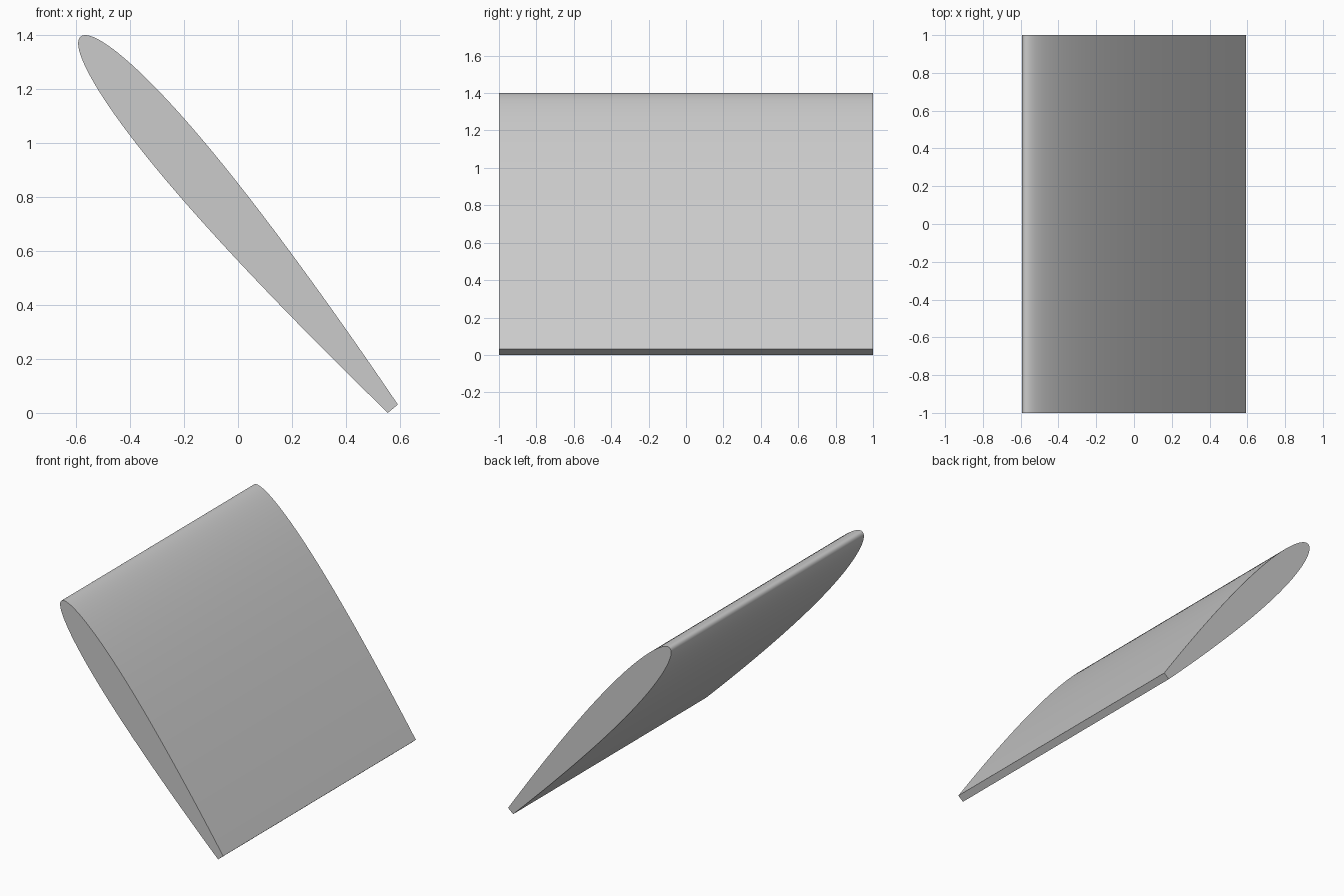
import bpy
import bmesh
import math
from mathutils import Vector

cube = bpy.data.objects.get("Cube")
if cube:
    bpy.data.objects.remove(cube, do_unlink=True)

CHORD = 2.0              # full chord before the tail is cut off
CUT = 0.9                # fraction of the chord kept
THICKNESS = 0.10         # maximum thickness / chord
PITCH = math.radians(50)
SPAN = 2.0
STEPS = 40


def half_thickness(s):
    """Symmetric airfoil half thickness at chord fraction s."""
    return 5 * THICKNESS * CHORD * (
        0.2969 * math.sqrt(s) - 0.126 * s - 0.3516 * s**2
        + 0.2843 * s**3 - 0.1015 * s**4)


# Plain grey material
grey = bpy.data.materials.new("plain grey")
grey.use_nodes = True
colour = (0.6, 0.6, 0.6, 1)
grey.diffuse_color = colour
grey.node_tree.nodes["Principled BSDF"].inputs["Base Color"].default_value = colour

# Airfoil outline: upper tail to nose, then nose to lower tail
along = Vector((math.cos(PITCH), 0, -math.sin(PITCH)))
normal = Vector((math.sin(PITCH), 0, math.cos(PITCH)))
outline = []
for i in range(-STEPS, STEPS + 1):
    s = CUT * (1 - math.cos(math.pi / 2 * i / STEPS))
    side = -1 if i > 0 else 1
    outline.append(along * s * CHORD + normal * side * half_thickness(s))

# Centre the outline and stand it on the ground
xs = [p.x for p in outline]
shift = Vector(((min(xs) + max(xs)) / 2, SPAN / 2, min(p.z for p in outline)))

# Extrude the outline across the span
bm = bmesh.new()
end = bm.faces.new([bm.verts.new(p - shift) for p in outline])
result = bmesh.ops.extrude_face_region(bm, geom=[end], use_keep_orig=True)
moved = [v for v in result["geom"] if isinstance(v, bmesh.types.BMVert)]
bmesh.ops.translate(bm, verts=moved, vec=(0, SPAN, 0))
bmesh.ops.recalc_face_normals(bm, faces=bm.faces)

mesh = bpy.data.meshes.new("wing_section")
bm.to_mesh(mesh)
bm.free()
mesh.materials.append(grey)
wing = bpy.data.objects.new("wing_section", mesh)
bpy.context.collection.objects.link(wing)

# Smooth skin with crisp end and tail edges
bpy.ops.object.select_all(action='DESELECT')
wing.select_set(True)
bpy.context.view_layer.objects.active = wing
bpy.ops.object.shade_smooth_by_angle(angle=math.radians(30))
